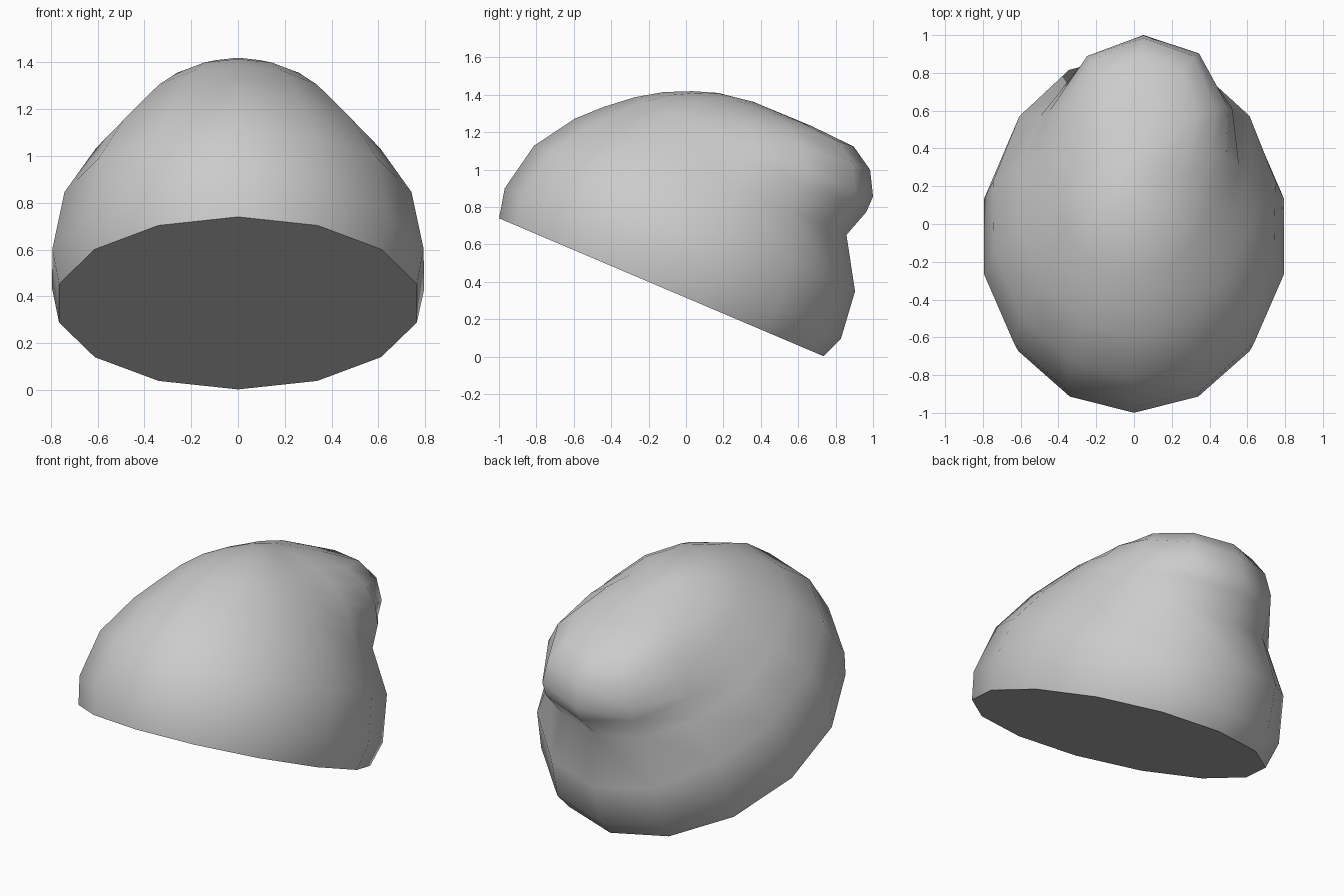
import bpy, bmesh, math
from mathutils import Vector

if "Cube" in bpy.data.objects:
    bpy.data.objects.remove(bpy.data.objects["Cube"])

SEGS = 14
CENTRE = Vector((0, -0.13, 0.37))          # middle of the tilted base
BACK = Vector((0, 0.92, -0.391))           # along the base, to the rear
UP = Vector((0, 0.391, 0.92))              # base normal
SIDE = Vector((1, 0, 0))

# dome radius, height, rear radius, rear height, rear lean, flattening of flanks
RINGS = [
    (0.945, 0.00, 0.94, 0.00, 0, 0),
    (0.98, 0.16, 0.99, 0.12, 0, 0),
    (0.925, 0.43, 0.96, 0.385, 0, 0.01),
    (0.78, 0.65, 0.80, 0.645, 0.01, 0.04),
    (0.66, 0.77, 0.85, 0.80, 0.04, 0.05),
    (0.53, 0.88, 0.85, 0.89, 0.05, 0.03),
    (0.40, 0.965, 0.78, 1.015, 0.05, 0),
    (0.26, 1.03, 0.65, 1.095, 0.03, 0),
    (0.13, 1.075, 0.40, 1.108, 0.01, 0),
]
# share of the rear bump on the meridians beside the rear one (right, left)
BUMP = {0: 1.0, 1: 0.93, 2: 0.6, 3: 0.22,
        SEGS - 1: 0.88, SEGS - 2: 0.42, SEGS - 3: 0.12}

grey = bpy.data.materials.new("grey")
grey.diffuse_color = (0.6, 0.6, 0.6, 1)
grey.use_nodes = True
grey.node_tree.nodes["Principled BSDF"].inputs["Base Color"].default_value = grey.diffuse_color

# domed cap with a rounded bump at the upper rear
bm = bmesh.new()
rings = []
for r0, h0, r1, h1, lean, flat in RINGS:
    ring = []
    for i in range(SEGS):
        w = BUMP.get(i, 0)
        a = 2 * math.pi * i / SEGS
        r = r0 * (1 - flat * abs(math.sin(a)))
        r, h = r + (r1 - r) * w, h0 + (h1 - h0) * w ** 1.6
        ring.append(bm.verts.new(CENTRE + BACK * (r * math.cos(a))
                                 + SIDE * (0.83 * r * math.sin(a) + lean * w)
                                 + UP * h))
    rings.append(ring)
for low, high in zip(rings, rings[1:]):
    for i in range(SEGS):
        j = (i + 1) % SEGS
        bm.faces.new((low[i], low[j], high[j], high[i]))

# closing tip and flat underside
tip = bm.verts.new(CENTRE + UP * 1.105 + BACK * 0.06)
for i in range(SEGS):
    bm.faces.new((rings[-1][i], rings[-1][(i + 1) % SEGS], tip))
bm.faces.new(rings[0][::-1])
bmesh.ops.recalc_face_normals(bm, faces=bm.faces)

mesh = bpy.data.meshes.new("domed_cap")
bm.to_mesh(mesh)
bm.free()
mesh.materials.append(grey)
cap = bpy.data.objects.new("domed_cap", mesh)
bpy.context.collection.objects.link(cap)
bpy.context.view_layer.objects.active = cap
cap.select_set(True)
bpy.ops.object.shade_smooth_by_angle(angle=math.radians(60))
